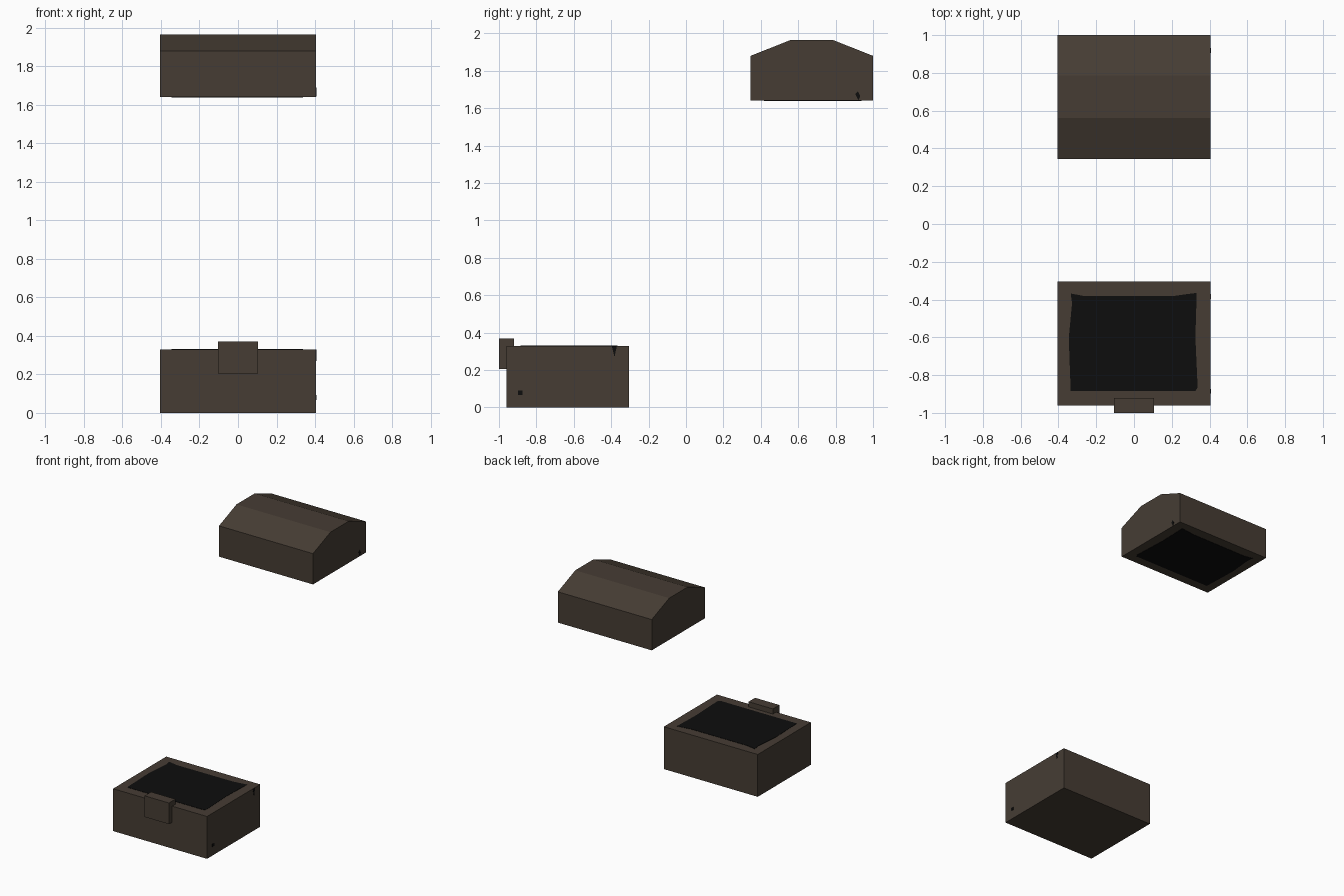
import bpy, bmesh

if "Cube" in bpy.data.objects:
    bpy.data.objects.remove(bpy.data.objects["Cube"])


def material(name, rgb):
    m = bpy.data.materials.new(name)
    m.diffuse_color = (*rgb, 1)
    m.use_nodes = True
    m.node_tree.nodes["Principled BSDF"].inputs["Base Color"].default_value = m.diffuse_color
    return m


wood = material("dark brown wood", (0.061, 0.046, 0.034))
black = material("black lining", (0.004, 0.004, 0.004))


def prism(name, outline, axis, lo, hi, mat):
    """Extrude a 2D outline along 'x' (outline is y, z) or 'z' (outline is x, y)."""
    place = (lambda p, d: (d, *p)) if axis == "x" else (lambda p, d: (*p, d))
    bm = bmesh.new()
    face = bm.faces.new([bm.verts.new(place(p, lo)) for p in outline])
    ext = bmesh.ops.extrude_face_region(bm, geom=[face])
    vec = place((0, 0), hi - lo)
    bmesh.ops.translate(bm, vec=vec, verts=[v for v in ext["geom"] if isinstance(v, bmesh.types.BMVert)])
    bmesh.ops.recalc_face_normals(bm, faces=bm.faces)
    mesh = bpy.data.meshes.new(name)
    bm.to_mesh(mesh)
    bm.free()
    mesh.materials.append(mat)
    ob = bpy.data.objects.new(name, mesh)
    bpy.context.collection.objects.link(ob)
    return ob


def rect(a0, a1, b0, b1):
    return [(a0, b0), (a1, b0), (a1, b1), (a0, b1)]


W = 0.405

# Chest base and front latch
prism("chest_base", rect(-0.96, -0.305, 0, 0.33), "x", -W, W, wood)
prism("latch", rect(-1.0, -0.92, 0.205, 0.37), "x", -0.105, 0.105, wood)

# Lid with three-sided arched top
prism("chest_lid", [(0.345, 1.64), (1.0, 1.64), (1.0, 1.88), (0.785, 1.965),
                    (0.56, 1.965), (0.345, 1.88)], "x", -W, W, wood)

# Dark painted openings with slightly uneven edges
opening = [(-0.335, -0.885), (0.325, -0.885), (0.337, -0.865), (0.325, -0.6),
           (0.332, -0.365), (0.29, -0.37), (0.22, -0.38), (-0.26, -0.382),
           (-0.335, -0.368), (-0.328, -0.42), (-0.345, -0.6), (-0.342, -0.7)]
prism("base_opening", opening, "z", 0.328, 0.332, black)
prism("lid_opening", [(x, y + 1.303) for x, y in opening], "z", 1.638, 1.642, black)

# Small dark stains on the right side
for i, spot in enumerate([
        [(-0.397, 0.328), (-0.37, 0.328), (-0.382, 0.27)],
        rect(-0.897, -0.873, 0.068, 0.092),
        [(0.905, 1.675), (0.92, 1.69), (0.932, 1.665), (0.922, 1.642)]]):
    prism(f"stain_{i + 1}", spot, "x", W - 0.002, W + 0.002, black)
